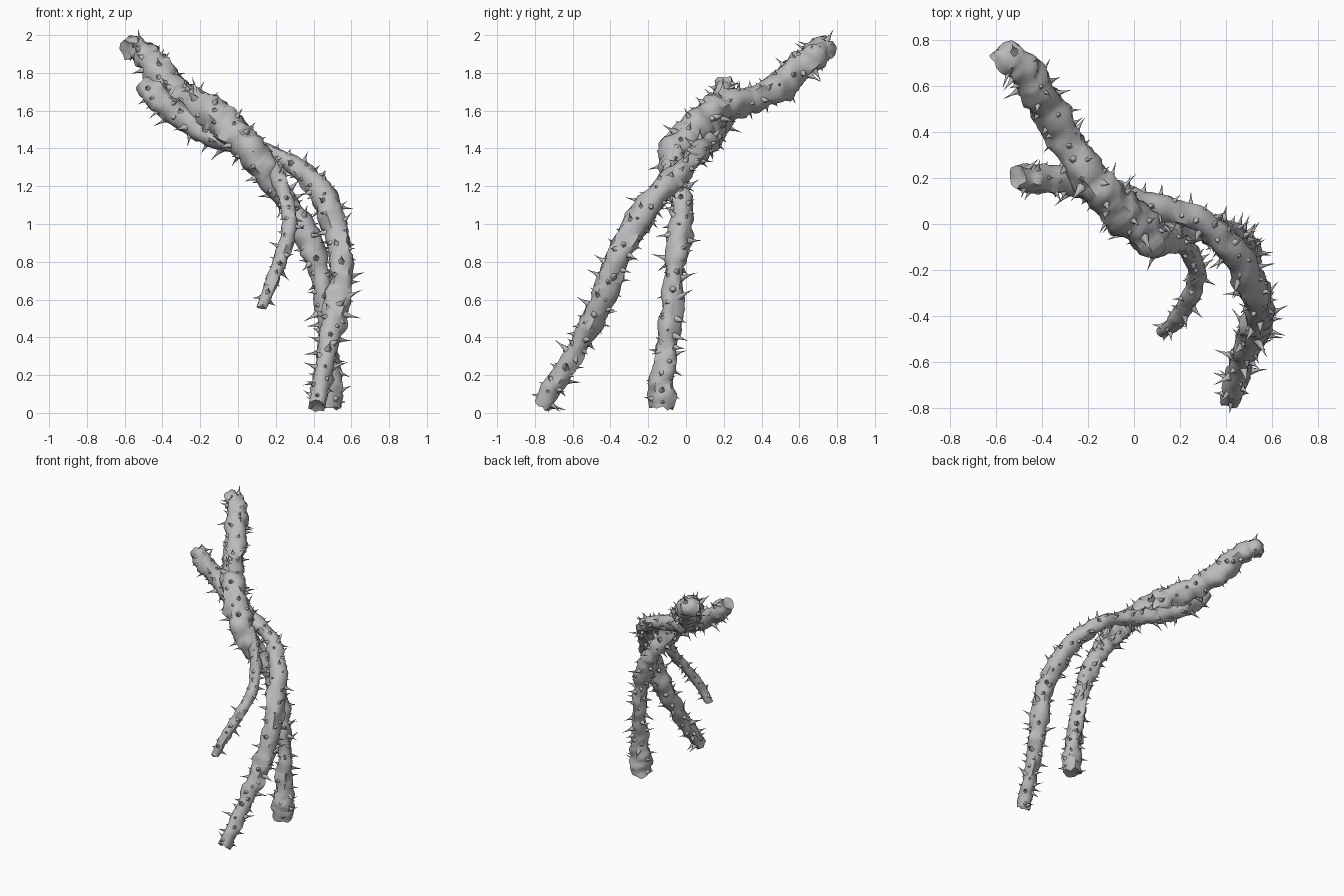
import bpy, bmesh, math, random
from mathutils import Vector, noise

random.seed(7)
if "Cube" in bpy.data.objects:
    bpy.data.objects.remove(bpy.data.objects["Cube"])


def make_material(name, value):
    mat = bpy.data.materials.new(name)
    mat.use_nodes = True
    colour = (value, value, value, 1)
    mat.diffuse_color = colour
    mat.node_tree.nodes["Principled BSDF"].inputs["Base Color"].default_value = colour
    return mat


bark = make_material("grey bark", 0.5)


def smooth_path(points, steps):
    """Catmull-Rom samples of (x, y, z, radius) points."""
    pts = [Vector(p) for p in points]
    pts = [pts[0] * 2 - pts[1]] + pts + [pts[-1] * 2 - pts[-2]]
    out = []
    for a, b, c, d in zip(pts, pts[1:], pts[2:], pts[3:]):
        for i in range(steps):
            t = i / steps
            out.append((b * 2 + (c - a) * t + (a * 2 - b * 5 + c * 4 - d) * t**2
                        + (b * 3 - a - c * 3 + d) * t**3) / 2)
    out.append(pts[-2])
    return out


def add_ring(bm, centre, u, v, radius, sides, rough):
    ring = []
    for k in range(sides):
        a = math.tau * k / sides
        d = u * math.cos(a) + v * math.sin(a)
        p = centre + d * (radius + 0.05)
        lump = noise.noise(p * 10) * 0.36 + noise.noise(p * 22) * 0.26
        ring.append(bm.verts.new(centre + d * radius * (1 + lump * rough)))
    return ring


def bridge(bm, r1, r2):
    n = len(r1)
    for k in range(n):
        bm.faces.new((r1[k], r1[(k + 1) % n], r2[(k + 1) % n], r2[k]))


def add_thorn(bm, base, direction, length, width):
    """Flared spike with a concave profile."""
    u = direction.orthogonal().normalized()
    v = direction.cross(u)
    rings = [add_ring(bm, base + direction * length * h, u, v, width * w, 5, 0)
             for h, w in ((-0.25, 1.5), (0.15, 0.75), (0.45, 0.32))]
    for r1, r2 in zip(rings, rings[1:]):
        bridge(bm, r1, r2)
    tip = bm.verts.new(base + direction * length)
    for k in range(5):
        bm.faces.new((rings[-1][k], rings[-1][(k + 1) % 5], tip))


def finish(bm, name, angle):
    bmesh.ops.recalc_face_normals(bm, faces=bm.faces)
    mesh = bpy.data.meshes.new(name)
    bm.to_mesh(mesh)
    bm.free()
    obj = bpy.data.objects.new(name, mesh)
    bpy.context.collection.objects.link(obj)
    mesh.materials.append(bark)
    bpy.ops.object.select_all(action='DESELECT')
    obj.select_set(True)
    bpy.context.view_layer.objects.active = obj
    bpy.ops.object.shade_smooth_by_angle(angle=math.radians(angle))


def build_branch(name, points, sides=12, density=58, size=1.0):
    path = smooth_path(points, 8)
    centres = [p.to_3d() for p in path]
    bm, spikes = bmesh.new(), bmesh.new()
    rings = []
    u, due, turn = None, 0, 0
    for i, p in enumerate(path):
        t = (centres[min(i + 1, len(path) - 1)] - centres[max(i - 1, 0)]).normalized()
        u = t.orthogonal() if u is None else u - t * u.dot(t)
        u.normalize()
        v = t.cross(u)
        rings.append(add_ring(bm, centres[i], u, v, p.w, sides, 1))
        # Thorns spiral evenly around the branch with some jitter
        if 0 < i < len(path) - 1:
            due += (centres[i + 1] - centres[i]).length * density
            while due > 1:
                due -= 1
                turn += 2.4 + random.uniform(-0.6, 0.6)
                out = u * math.cos(turn) + v * math.sin(turn)
                lean = (out + t * random.uniform(-0.5, 0.5)).normalized()
                length = random.choice((0.025, 0.035, 0.045, 0.06, 0.08)) * size
                foot = centres[i].lerp(centres[i + 1], random.random())
                add_thorn(spikes, foot + out * p.w * 0.95, lean,
                          length, 0.008 + length * 0.11)
    for r1, r2 in zip(rings, rings[1:]):
        bridge(bm, r1, r2)
    # Broken ends: jagged rim and sunken core
    for ring, inner in ((rings[0], rings[1]), (rings[-1], rings[-2])):
        mid = sum((w.co for w in ring), Vector()) / sides
        back = sum((w.co for w in inner), Vector()) / sides
        axis = (mid - back).normalized()
        for w in ring:
            w.co += axis * random.uniform(-0.012, 0.018)
        core = bm.verts.new(mid - axis * 0.01)
        for k in range(sides):
            bm.faces.new((ring[k], ring[(k + 1) % sides], core))
    finish(bm, name, 60)
    finish(spikes, name + "_thorns", 80)


# Thick trunk running from the hooked top tip into the rear leg
build_branch("trunk_and_rear_leg", [
    (-0.585, 0.69, 1.92, 0.056), (-0.53, 0.72, 1.925, 0.066), (-0.45, 0.63, 1.85, 0.077),
    (-0.37, 0.50, 1.735, 0.077), (-0.29, 0.36, 1.665, 0.07), (-0.20, 0.20, 1.625, 0.083),
    (-0.10, 0.10, 1.56, 0.085), (0.00, 0.01, 1.465, 0.083), (0.09, -0.06, 1.355, 0.083),
    (0.17, -0.05, 1.24, 0.07), (0.28, -0.02, 1.09, 0.055), (0.37, -0.035, 0.93, 0.068),
    (0.435, -0.065, 0.72, 0.054), (0.465, -0.08, 0.5, 0.054), (0.48, -0.11, 0.3, 0.057),
    (0.48, -0.13, 0.15, 0.072), (0.48, -0.13, 0.03, 0.07)])

# Side shoot that passes behind the trunk and becomes the front leg
build_branch("shoot_and_front_leg", [
    (-0.505, 0.205, 1.745, 0.054), (-0.43, 0.195, 1.67, 0.062), (-0.28, 0.18, 1.55, 0.062),
    (-0.10, 0.13, 1.455, 0.06), (0.08, 0.075, 1.395, 0.056), (0.26, 0.025, 1.33, 0.052),
    (0.41, -0.09, 1.215, 0.06), (0.495, -0.235, 1.05, 0.066), (0.545, -0.365, 0.82, 0.064),
    (0.525, -0.45, 0.59, 0.068), (0.485, -0.545, 0.4, 0.056), (0.45, -0.66, 0.2, 0.052),
    (0.42, -0.76, 0.04, 0.048)])

# Thin hanging twig
build_branch("thin_twig", [
    (0.12, -0.04, 1.38, 0.045), (0.21, -0.09, 1.25, 0.04), (0.26, -0.16, 1.10, 0.037),
    (0.27, -0.24, 0.97, 0.038), (0.23, -0.35, 0.82, 0.035), (0.17, -0.43, 0.67, 0.033),
    (0.13, -0.465, 0.56, 0.029)], sides=10, density=45, size=0.75)
